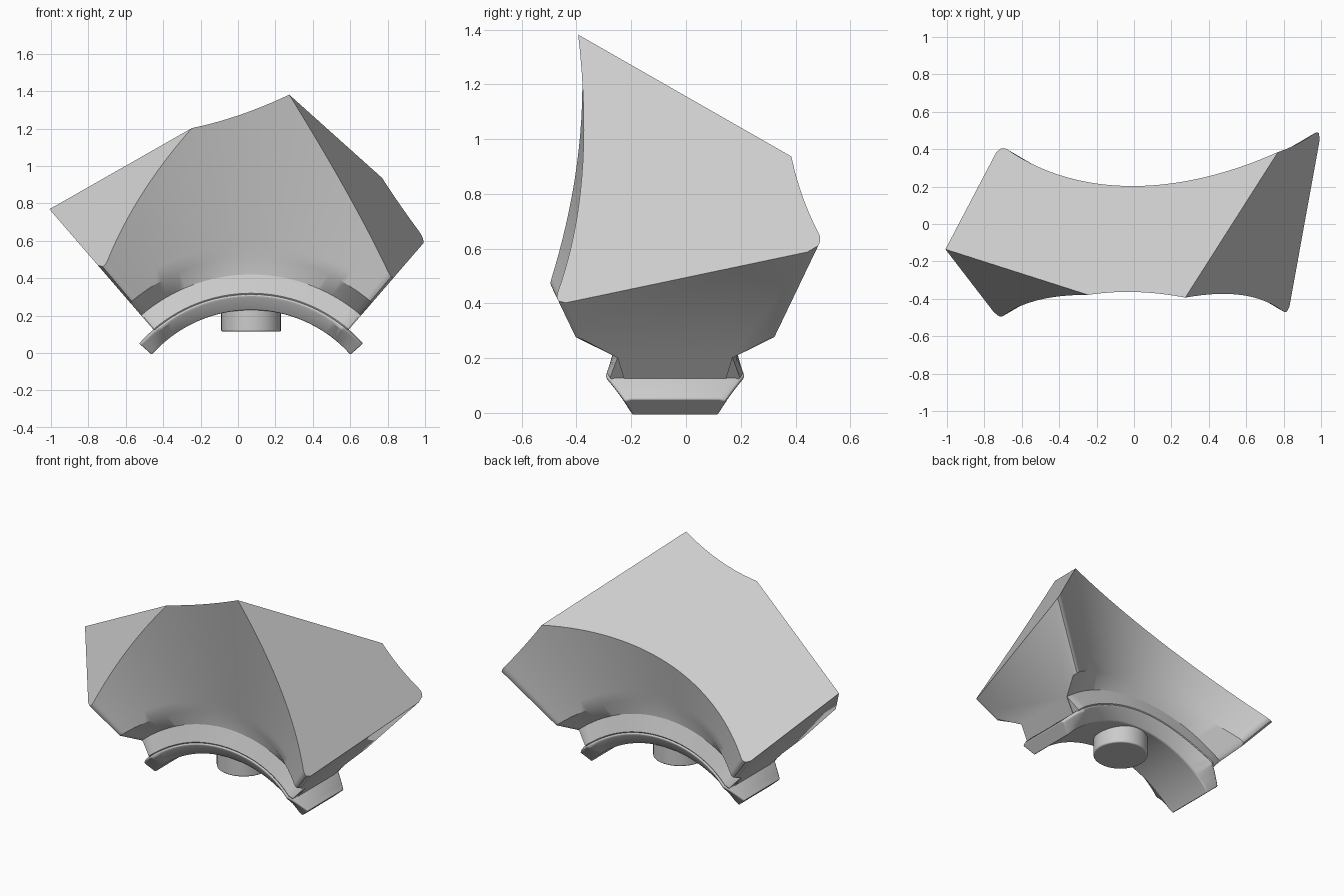
import bpy, bmesh
from math import sin, cos, radians, sqrt
from mathutils import Vector

if "Cube" in bpy.data.objects:
    bpy.data.objects.remove(bpy.data.objects["Cube"])

# Centre shared by the radial shapes; the sweep axis runs along y
CENTRE = Vector((0.07, -0.04, -0.48))
SPREAD = radians(40.8)
CORNER = 0.045          # rounding of the body's upright corners

grey = bpy.data.materials.new("plain_grey")
grey.use_nodes = True
grey.diffuse_color = (0.6, 0.6, 0.6, 1)
grey.node_tree.nodes["Principled BSDF"].inputs["Base Color"].default_value = (0.6, 0.6, 0.6, 1)


def ring(angle, rows):
    """Loop at one sweep angle from (radius, half width) rows."""
    sides = [(r, -h) for r, h in rows] + [(r, h) for r, h in reversed(rows)]
    return [CENTRE + Vector((r * sin(angle), y, r * cos(angle))) for r, y in sides]


def sweep(rings):
    """Closed solid skinned through a list of equal point loops."""
    bm = bmesh.new()
    loops = [[bm.verts.new(p) for p in points] for points in rings]
    n = len(loops[0])
    for a, b in zip(loops, loops[1:]):
        for i in range(n):
            j = (i + 1) % n
            bm.faces.new((a[i], a[j], b[j], b[i]))
    bm.faces.new(loops[0])
    bm.faces.new(loops[-1])
    bmesh.ops.recalc_face_normals(bm, faces=bm.faces)
    return bm


def finish(bm, name, bevel=0):
    bmesh.ops.recalc_face_normals(bm, faces=bm.faces)
    mesh = bpy.data.meshes.new(name)
    bm.to_mesh(mesh)
    bm.free()
    mesh.materials.append(grey)
    obj = bpy.data.objects.new(name, mesh)
    bpy.context.collection.objects.link(obj)
    if bevel:
        mod = obj.modifiers.new("soft_edges", "BEVEL")
        mod.width = bevel
        mod.segments = 3
        mod.limit_method = "ANGLE"
        mod.angle_limit = radians(35)
    bpy.ops.object.select_all(action="DESELECT")
    obj.select_set(True)
    bpy.context.view_layer.objects.active = obj
    bpy.ops.object.shade_smooth_by_angle(angle=radians(30))


def angles(limit, steps):
    return [limit * (2 * i / steps - 1) for i in range(steps + 1)]


# Flared body: a wedge whose front and back are hollowed towards the middle
def body_rows(angle):
    t = (angle / SPREAD) ** 2
    past = min(1, max(0, (abs(angle) - SPREAD + CORNER) / CORNER))
    trim = CORNER * (1 - sqrt(1 - past * past))
    flare = 0.184 + 0.204 * t - trim
    neck = 0.172 + 0.038 * t
    return [(0.77, neck - 0.03 * t), (0.9, neck), (0.99, flare * 0.99),
            (1.06, flare * 1.06), (2.6, flare * 2.6)]


main = angles(SPREAD - CORNER, 40)
turn = [SPREAD - CORNER * cos(radians(15 * i)) for i in range(1, 7)]
steps = [-a for a in reversed(turn)] + main + turn
body = sweep([ring(a, body_rows(a)) for a in steps])

# Flat cuts: a point on each plane, then its slopes in x and y
cuts = [
    ((0.27, -0.40, 1.385), 0.321, -0.776),   # sloping top
    ((0.27, -0.40, 1.385), -1.714, 0.521),   # large side facet
    ((-0.28, -0.37, 1.18), 1.133, 1.763),    # small front facet
]
for point, slope_x, slope_y in cuts:
    geom = body.verts[:] + body.edges[:] + body.faces[:]
    bmesh.ops.bisect_plane(body, geom=geom, plane_co=point,
                           plane_no=(-slope_x, -slope_y, 1), clear_outer=True)
    rim = [e for e in body.edges if e.is_boundary]
    bmesh.ops.contextual_create(body, geom=rim)
finish(body, "flared_body")

# Curved foot rail: widest near its ends, with chamfered tips
RAIL = radians(48.4)
WIDEST = RAIL * 0.8


def rail_half(angle):
    a = abs(angle)
    if a <= WIDEST:
        return 0.215 + 0.04 * (a / WIDEST) ** 3
    return 0.255 - 0.07 * (a - WIDEST) / (RAIL - WIDEST)


def rail_rows(angle):
    w = rail_half(angle)
    return [(0.71, min(0.165, w - 0.03)), (0.775, w - 0.005), (0.79, w), (0.80, w - 0.025)]


def shoulder_rows(angle):
    w = rail_half(angle)
    return [(0.76, w - 0.03), (0.80, w - 0.005), (0.90, 0.172 + 0.038 * (angle / SPREAD) ** 2)]


finish(sweep([ring(a, rail_rows(a)) for a in angles(RAIL, 40)]), "foot_rail", 0.006)
finish(sweep([ring(a, shoulder_rows(a)) for a in angles(radians(40.5), 40)]), "rail_shoulder")

# Round locating peg under the rail
peg = bmesh.new()
bmesh.ops.create_cone(peg, cap_ends=True, segments=32, radius1=0.16, radius2=0.16, depth=0.2)
bmesh.ops.translate(peg, verts=peg.verts, vec=(CENTRE.x, CENTRE.y, 0.215))
finish(peg, "locating_peg", 0.008)
